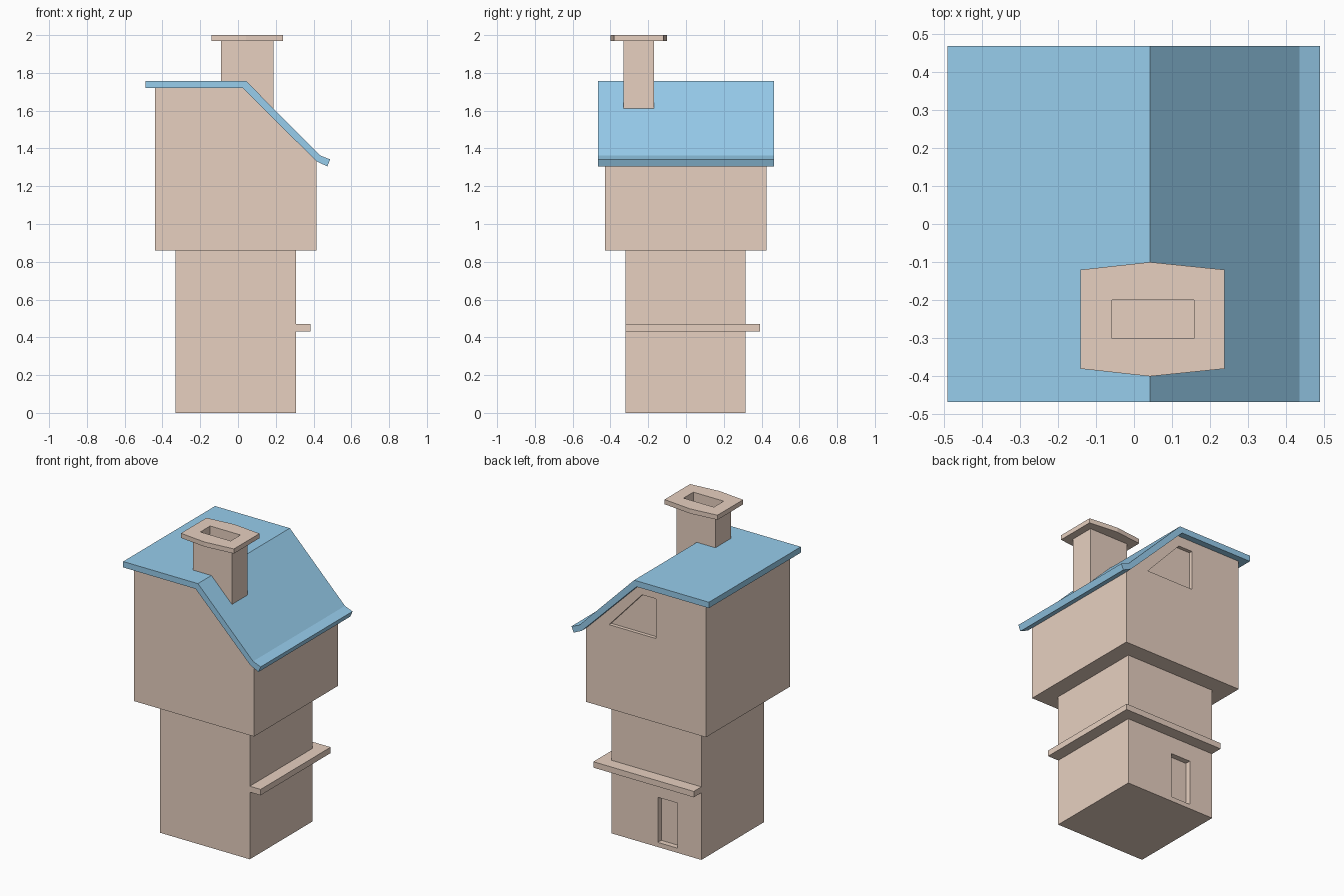
import bpy, bmesh
from mathutils import Vector

if "Cube" in bpy.data.objects:
    bpy.data.objects.remove(bpy.data.objects["Cube"])


def material(name, rgb):
    m = bpy.data.materials.new(name)
    m.diffuse_color = (*rgb, 1)
    m.use_nodes = True
    m.node_tree.nodes["Principled BSDF"].inputs["Base Color"].default_value = m.diffuse_color
    return m


TAN = material("clay", (0.80, 0.63, 0.53))
BLUE = material("blue_roof", (0.31, 0.61, 0.84))


def prism(name, pts, lo, hi, axis="z", mat=TAN):
    """Extrude a 2D outline: (x, y) along z, or (x, z) along y."""
    place = (lambda a, b, h: (a, b, h)) if axis == "z" else (lambda a, b, h: (a, h, b))
    bm = bmesh.new()
    face = bm.faces.new([bm.verts.new(place(a, b, lo)) for a, b in pts])
    ext = bmesh.ops.extrude_face_region(bm, geom=[face])
    verts = [g for g in ext["geom"] if isinstance(g, bmesh.types.BMVert)]
    bmesh.ops.translate(bm, verts=verts, vec=Vector(place(0, 0, hi - lo)))
    bmesh.ops.recalc_face_normals(bm, faces=bm.faces)
    me = bpy.data.meshes.new(name)
    bm.to_mesh(me)
    bm.free()
    me.materials.append(mat)
    ob = bpy.data.objects.new(name, me)
    bpy.context.collection.objects.link(ob)
    return ob


def rect(a0, a1, b0, b1):
    return [(a0, b0), (a1, b0), (a1, b1), (a0, b1)]


def cut(target, cutter):
    mod = target.modifiers.new("recess", "BOOLEAN")
    mod.operation, mod.solver, mod.object = "DIFFERENCE", "EXACT", cutter
    bpy.context.view_layer.objects.active = target
    bpy.ops.object.modifier_apply(modifier=mod.name)
    bpy.data.objects.remove(cutter)


# Lower storey with a recessed back door
lower = prism("lower_storey", rect(-0.33, 0.308, -0.32, 0.315), 0, 0.86)
cut(lower, prism("door_cutter", rect(-0.16, -0.02, 0.03, 0.32), 0.28, 0.4, "y"))

# Upper storey with a sloped side and recessed attic window at the back
upper = prism("upper_storey", [(-0.44, 0.86), (0.415, 0.86), (0.415, 1.332),
                               (0.025, 1.72), (-0.44, 1.72)], -0.43, 0.425, "y")
cut(upper, prism("window_cutter", [(-0.085, 1.40), (0.25, 1.40), (0.015, 1.655),
                                   (-0.085, 1.655)], 0.402, 0.5, "y"))

# Ledge wrapping the right and back walls
prism("ledge", [(0.308, -0.32), (0.385, -0.32), (0.385, 0.392), (-0.33, 0.392),
                (-0.33, 0.315), (0.308, 0.315)], 0.432, 0.47)

# Roof sheet: flat, slope, flared eave
prism("roof", [(-0.49, 1.72), (0.025, 1.72), (0.415, 1.332), (0.473, 1.305),
               (0.488, 1.342), (0.434, 1.363), (0.042, 1.758), (-0.49, 1.758)],
      -0.467, 0.467, "y", BLUE)

# Chimney with hexagonal cap and flue opening
FLUE = rect(-0.058, 0.158, -0.30, -0.20)
chimney = prism("chimney", rect(-0.09, 0.188, -0.33, -0.17), 1.5, 1.97)
cut(chimney, prism("flue_cutter", FLUE, 1.88, 2.1))
cap = prism("chimney_cap", [(-0.14, -0.38), (0.042, -0.40), (0.237, -0.38),
                            (0.237, -0.12), (0.042, -0.10), (-0.14, -0.12)], 1.97, 2.0)
cut(cap, prism("cap_cutter", FLUE, 1.9, 2.1))
